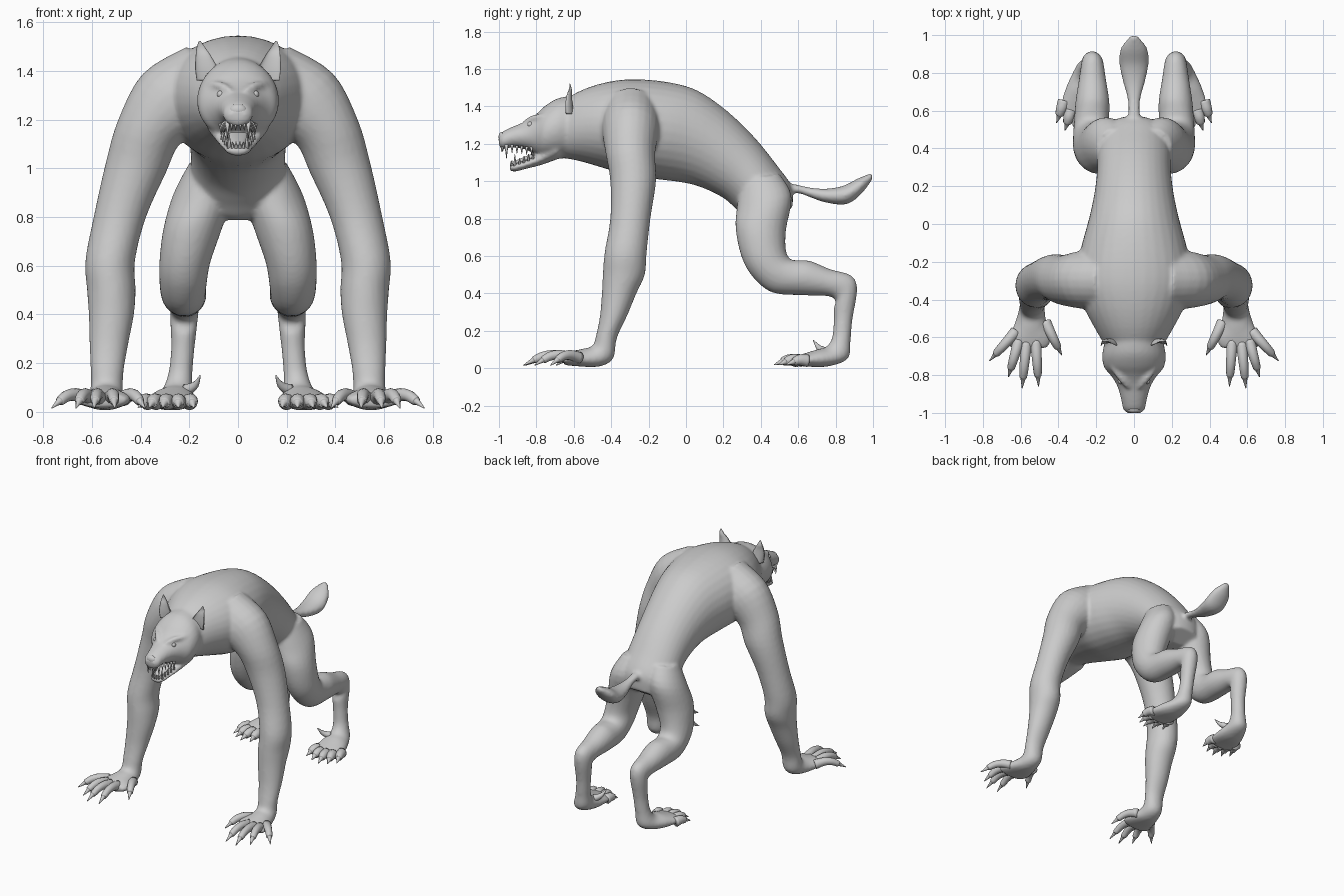
import bpy, bmesh, math
from mathutils import Vector, Matrix


def catmull(a, b, c, d, t):
    return 0.5 * (2 * b + (c - a) * t + (2 * a - 5 * b + 4 * c - d) * t * t + (3 * b - a - 3 * c + d) * t ** 3)


def skin(bm, frames, sub=4, seg=20, cup=False):
    """Closed smooth tube through (centre, half-width, half-depth) frames."""
    n, loops = len(frames), []
    for i in range(n - 1):
        for k in range(sub + (i == n - 2)):
            q = [frames[max(0, min(n - 1, i + j))] for j in (-1, 0, 1, 2)]
            c, u, v = (catmull(*[f[m] for f in q], k / sub) for m in range(3))
            ring = []
            for s in range(seg):
                a = 2 * math.pi * s / seg
                sv = math.sin(a)
                if cup and sv > 0:
                    sv *= -0.35
                ring.append(bm.verts.new(c + u * math.cos(a) + v * sv))
            loops.append(ring)
    faces = [bm.faces.new(loops[0]), bm.faces.new(loops[-1])]
    for p, q in zip(loops, loops[1:]):
        for s in range(seg):
            e = (s + 1) % seg
            faces.append(bm.faces.new((p[s], p[e], q[e], q[s])))
    bmesh.ops.recalc_face_normals(bm, faces=faces)


def loft(bm, rings, side=1, **kw):
    """Rings are side-view edge points y1,z1,y2,z2, then centre x, half-width, tilt."""
    fr = []
    for y1, z1, y2, z2, x, w, *t in rings:
        fr.append((Vector((x * side, (y1 + y2) / 2, (z1 + z2) / 2)),
                   Vector((w * side, 0, t[0] if t else 0)),
                   Vector((0, (y1 - y2) / 2, (z1 - z2) / 2))))
    skin(bm, fr, **kw)


def tube(bm, pts, radii, side=1, **kw):
    pts = [Vector((x * side, y, z)) for x, y, z in pts]
    fr = []
    for i, p in enumerate(pts):
        t = (pts[min(i + 1, len(pts) - 1)] - pts[max(i - 1, 0)]).normalized()
        u = t.cross(Vector((0, 0, 1))).normalized()
        fr.append((p, u * radii[i], u.cross(t) * radii[i]))
    skin(bm, fr, **kw)


def finish(bm, name):
    me = bpy.data.meshes.new(name)
    bm.to_mesh(me)
    bm.free()
    me.shade_smooth()
    ob = bpy.data.objects.new(name, me)
    bpy.context.collection.objects.link(ob)
    return ob


body = bmesh.new()
# torso
loft(body, [(-.66, 1.43, -.70, 1.13, 0, .13), (-.55, 1.49, -.58, 1.11, 0, .2),
            (-.42, 1.53, -.44, 1.07, 0, .27), (-.28, 1.545, -.3, 1.03, 0, .31),
            (-.1, 1.53, -.15, 1.01, 0, .28), (.06, 1.485, 0, .99, 0, .238),
            (.22, 1.375, .1, .96, 0, .21), (.37, 1.23, .2, .91, 0, .195),
            (.49, 1.08, .27, .85, 0, .195), (.565, .97, .34, .79, 0, .185),
            (.57, .86, .46, .79, 0, .12)], seg=32)
# tail
loft(body, [(.5, 1.0, .5, .93, 0, .04), (.6, .98, .6, .935, 0, .032), (.67, .965, .66, .915, 0, .035),
            (.75, .96, .75, .885, 0, .058), (.84, .975, .86, .877, 0, .078),
            (.92, 1.015, .94, .935, 0, .07), (.995, 1.045, 1.0, 1.015, 0, .018)])
# skull, muzzle and lower jaw
loft(body, [(-.58, 1.46, -.58, 1.13, 0, .14), (-.68, 1.445, -.68, 1.12, 0, .167),
            (-.75, 1.405, -.76, 1.12, 0, .16), (-.80, 1.36, -.81, 1.145, 0, .12),
            (-.86, 1.32, -.86, 1.17, 0, .088), (-.93, 1.29, -.93, 1.18, 0, .068),
            (-.98, 1.265, -.98, 1.17, 0, .058), (-1.002, 1.235, -1.0, 1.19, 0, .035)], seg=28)
loft(body, [(-.70, 1.22, -.68, 1.12, 0, .13), (-.80, 1.145, -.78, 1.085, 0, .09),
            (-.86, 1.112, -.86, 1.065, 0, .066), (-.92, 1.095, -.92, 1.05, 0, .05),
            (-.945, 1.085, -.945, 1.06, 0, .025)])

for s in (1, -1):
    # arm down to palm
    loft(body, [(-.46, 1.33, -.13, 1.33, .12, .09, .17), (-.45, 1.27, -.14, 1.27, .26, .13, .12),
                (-.43, 1.15, -.165, 1.15, .365, .127, .05), (-.405, 1.0, -.16, 1.0, .42, .124, .02),
                (-.405, .8, -.19, .8, .485, .108), (-.435, .62, -.21, .62, .525, .102),
                (-.445, .5, -.22, .5, .52, .1), (-.45, .4, -.265, .4, .52, .093),
                (-.46, .28, -.315, .28, .53, .08), (-.48, .18, -.37, .16, .537, .068),
                (-.50, .12, -.39, .05, .54, .067), (-.55, .105, -.47, .008, .545, .08),
                (-.61, .09, -.60, .012, .55, .112), (-.66, .075, -.655, .018, .56, .1)], s, seg=24)
    # hind leg down to foot
    loft(body, [(.29, 1.0, .5, 1.04, .11, .09), (.272, .86, .565, .92, .145, .122),
                (.265, .75, .535, .74, .188, .12), (.295, .6, .535, .63, .218, .105),
                (.355, .49, .56, .582, .225, .098), (.46, .405, .61, .578, .225, .093),
                (.62, .39, .67, .572, .22, .09), (.76, .385, .77, .53, .22, .072),
                (.80, .36, .885, .495, .22, .06), (.79, .32, .915, .42, .222, .056),
                (.79, .25, .89, .26, .227, .048), (.78, .16, .88, .15, .237, .05),
                (.75, .115, .865, .05, .25, .065), (.70, .10, .75, .008, .267, .092),
                (.62, .075, .63, .01, .282, .108), (.57, .06, .575, .012, .288, .095)], s, seg=24)
    # brow ridge
    tube(body, [(.028, -.865, 1.312), (.065, -.82, 1.335), (.115, -.755, 1.345)], (.012, .018, .014), s)
ob = finish(body, "body")
rm = ob.modifiers.new("fuse", 'REMESH')
rm.mode = 'VOXEL'
rm.voxel_size = 0.011
rm.use_smooth_shade = True
sm = ob.modifiers.new("soften", 'SMOOTH')
sm.factor = 0.5
sm.iterations = 5

for s, label in ((1, "left"), (-1, "right")):
    # fingers with claws
    bm = bmesh.new()
    for bx, by, tx, ty in ((.625, -.57, .765, -.725), (.61, -.62, .665, -.81), (.57, -.63, .592, -.87),
                           (.52, -.62, .505, -.86), (.47, -.52, .382, -.695)):
        at = lambda f, z: (bx + (tx - bx) * f, by + (ty - by) * f, z)
        tube(bm, [at(0, .055), at(.3, .07), at(.55, .065), at(.75, .045), at(.78, .042), at(1, .015)],
             (.032, .027, .024, .02, .014, .002), s, sub=3, seg=12)
    finish(bm, label + "_fingers")
    # toes with claws
    bm = bmesh.new()
    for bx, by, tx, ty in ((.37, .65, .41, .535), (.335, .6, .365, .495), (.29, .59, .31, .47),
                           (.245, .59, .245, .485), (.20, .62, .18, .52)):
        at = lambda f, z: (bx + (tx - bx) * f, by + (ty - by) * f, z)
        tube(bm, [at(0, .04), at(.35, .045), at(.62, .036), at(.66, .034), at(1, .018)],
             (.034, .029, .022, .015, .002), s, sub=3, seg=12)
    # dew claw
    tube(bm, [(.21, .74, .09), (.175, .71, .11), (.155, .68, .15)], (.025, .015, .002), s, sub=3, seg=10)
    finish(bm, label + "_toes")
    # cupped ear
    bm = bmesh.new()
    loft(bm, [(-.685, 1.36, -.60, 1.36, .125, .045), (-.685, 1.42, -.605, 1.40, .13, .046),
              (-.665, 1.465, -.61, 1.455, .142, .032), (-.64, 1.5, -.61, 1.49, .152, .018),
              (-.625, 1.525, -.62, 1.522, .157, .003)], s, cup=True)
    finish(bm, label + "_ear")
    # eye
    bm = bmesh.new()
    bmesh.ops.create_uvsphere(bm, u_segments=16, v_segments=10, radius=.016,
                              matrix=Matrix.Translation((.07 * s, -.832, 1.303)))
    finish(bm, label + "_eye")

# nose pad
bm = bmesh.new()
bmesh.ops.create_uvsphere(bm, u_segments=20, v_segments=12, radius=1,
                          matrix=Matrix.Translation((0, -.982, 1.238)) @ Matrix.Diagonal((.036, .02, .026, 1)))
finish(bm, "nose")

# tongue
bm = bmesh.new()
loft(bm, [(-.76, 1.17, -.76, 1.13, 0, .05), (-.84, 1.14, -.84, 1.11, 0, .04),
          (-.90, 1.115, -.90, 1.09, 0, .03), (-.92, 1.105, -.92, 1.092, 0, .015)], seg=14)
finish(bm, "tongue")

# teeth: rows of (x, y, root z, length)
bm = bmesh.new()
upper = [(.01, -.985, 1.19, .035), (.026, -.98, 1.19, .035), (.043, -.96, 1.195, .075)]
upper += [(.05 + .005 * i, -.93 + .026 * i, 1.195 - .003 * i, .045) for i in range(5)]
lower = [(.008, -.935, 1.08, .03), (.022, -.93, 1.08, .03), (.036, -.915, 1.08, .065)]
lower += [(.042 + .007 * i, -.89 + .024 * i, 1.085 + .011 * i, .04) for i in range(4)]
for row, d in ((upper, -1), (lower, 1)):
    for x, y, z, h in row:
        for s in (1, -1):
            m = Matrix.Translation((x * s, y, z + d * h / 2))
            if d < 0:
                m = m @ Matrix.Rotation(math.pi, 4, 'X')
            bmesh.ops.create_cone(bm, cap_ends=True, segments=8, radius1=.006 + h * .06,
                                  radius2=.001, depth=h, matrix=m)
finish(bm, "teeth")
